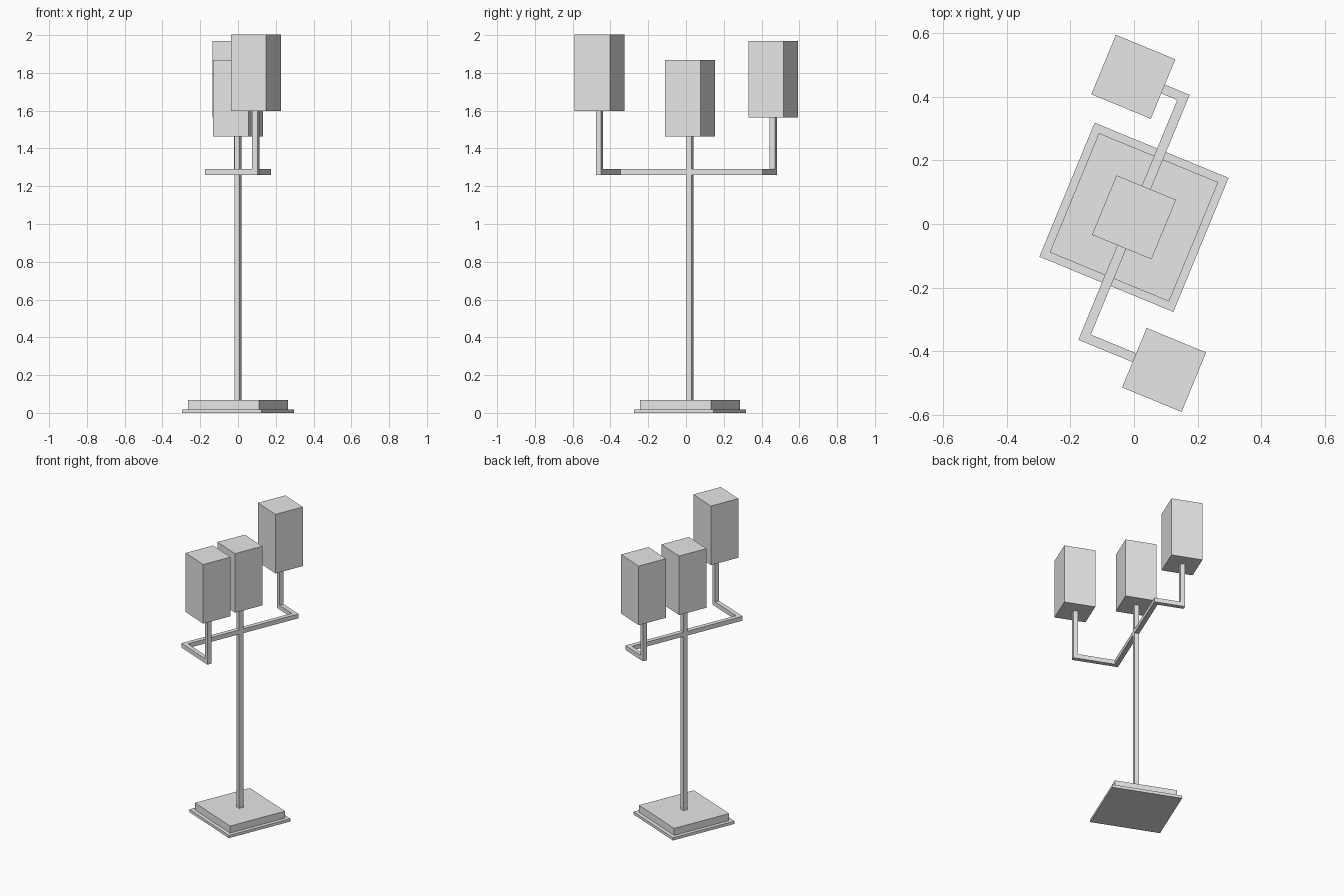
import bpy
import math
from mathutils import Matrix

cube = bpy.data.objects.get("Cube")
if cube:
    bpy.data.objects.remove(cube, do_unlink=True)

# One plain grey for the whole lamp
GREY = (0.8, 0.8, 0.8, 1.0)
grey = bpy.data.materials.new("plain grey")
grey.use_nodes = True
grey.diffuse_color = GREY
grey.node_tree.nodes["Principled BSDF"].inputs["Base Color"].default_value = GREY

# The lamp stands turned about its pole
TURN = Matrix.Translation((0, 0.021, 0)) @ Matrix.Rotation(math.radians(-22.4), 4, "Z")
BAR = 0.03            # square tube width
REACH = 0.407         # pole to side stem, along the crossbar
BAR_BOTTOM, BAR_TOP = 1.26, 1.29
SHADE, SHADE_HEIGHT = 0.202, 0.405


def box(name, low, high):
    """Box between two corners in the lamp's own frame."""
    size = [b - a for a, b in zip(low, high)]
    mid = [(a + b) / 2 for a, b in zip(low, high)]
    bpy.ops.mesh.primitive_cube_add(size=1)
    obj = bpy.context.object
    obj.name = name
    obj.data.transform(Matrix.Translation(mid) @ Matrix.Diagonal((*size, 1)))
    obj.matrix_world = TURN
    obj.data.materials.append(grey)
    return obj


def column(name, u, v, width, bottom, top):
    """Upright square block centred on u, v."""
    h = width / 2
    return box(name, (u - h, v - h, bottom), (u + h, v + h, top))


# Stepped base and pole
column("base_plate", 0, 0, 0.455, 0, 0.019)
column("base_block", 0, 0, 0.405, 0.019, 0.067)
column("pole", 0, 0, BAR, 0.067, 1.463)

# Crossbar through the pole
half = BAR / 2
box("crossbar", (-half, -REACH - half, BAR_BOTTOM), (half, REACH + half, BAR_TOP))

# Side arms, each with an upright stem and a shade
for side, u, v, bottom in (("front", 0.27, -REACH, 1.597), ("back", -0.17, REACH, 1.563)):
    start = math.copysign(half, u)
    end = u + start
    box(side + "_arm", (min(start, end), v - half, BAR_BOTTOM),
        (max(start, end), v + half, BAR_TOP))
    column(side + "_stem", u, v, BAR, BAR_TOP, bottom)
    column(side + "_shade", u, v, SHADE, bottom, bottom + SHADE_HEIGHT)

# Middle shade on top of the pole
column("middle_shade", 0, 0, SHADE, 1.463, 1.463 + SHADE_HEIGHT)
